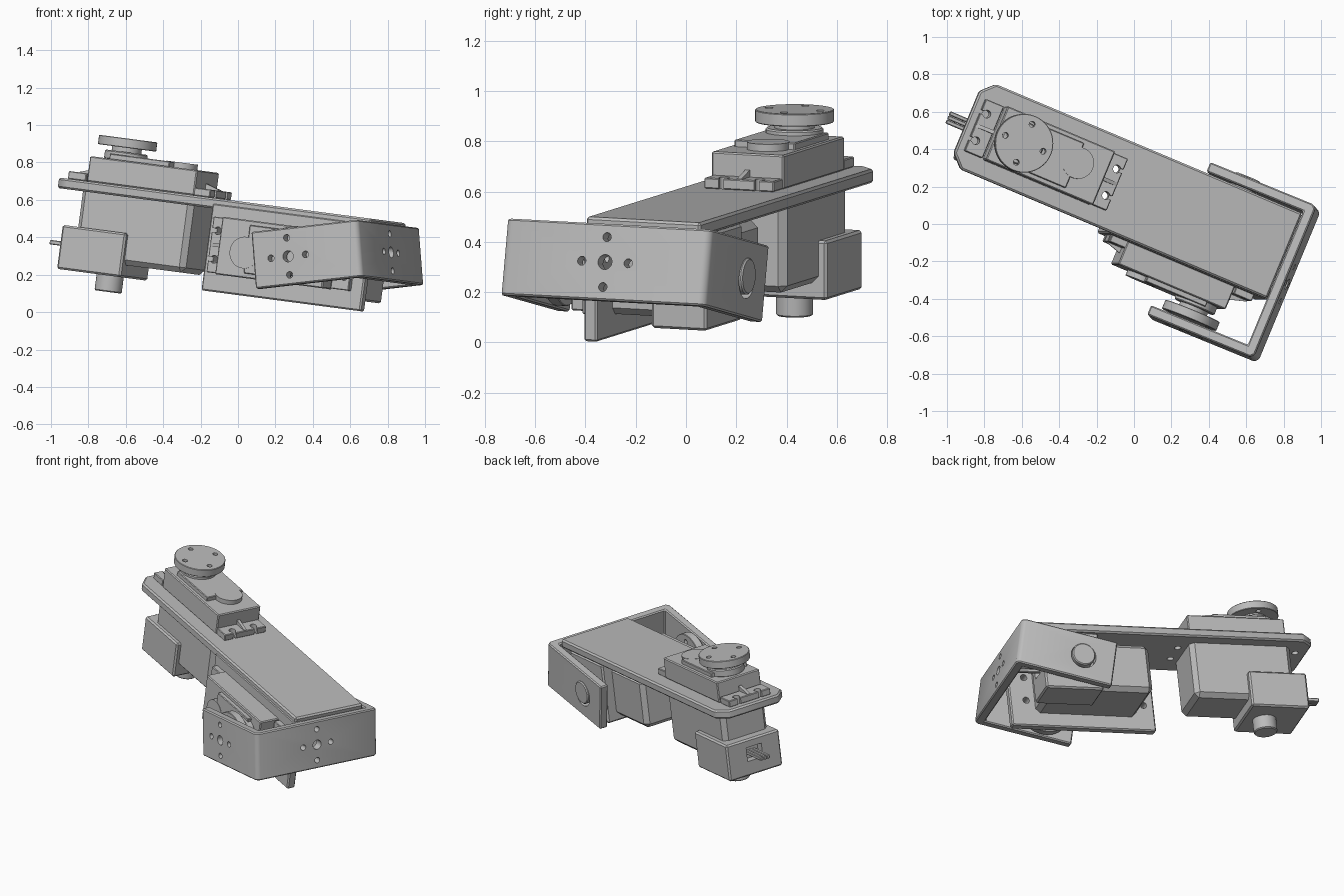
import bpy, bmesh
from math import radians, cos, sin, tau
from mathutils import Matrix, Vector

cube = bpy.data.objects.get("Cube")
if cube:
    bpy.data.objects.remove(cube)

grey = bpy.data.materials.new("mid_grey")
grey.use_nodes = True
GREY = (0.5, 0.5, 0.5, 1)
grey.diffuse_color = GREY
grey.node_tree.nodes["Principled BSDF"].inputs["Base Color"].default_value = GREY

T = Matrix.Translation
parts = []


def rot(deg, axis):
    return Matrix.Rotation(radians(deg), 4, axis)


# Frames: whole assembly, swinging bracket, both servos (x length, z horn axis)
BASE = rot(7.5, 'Y') @ rot(-22.7, 'Z')
SWING = BASE @ T((0.835, 0, 0.424)) @ rot(-13, 'Y')
TOP_SERVO = BASE @ T((-0.655, 0.127, 0.588))
FRONT_SERVO = BASE @ T((0.27, -0.12, 0.34)) @ Matrix(
    ((-1, 0, 0, 0), (0, 0, -1, 0), (0, -1, 0, 0), (0, 0, 0, 1)))


def finish(bm, name, frame, bevel=0.0):
    bmesh.ops.recalc_face_normals(bm, faces=bm.faces)
    if bevel:
        sharp = [e for e in bm.edges if e.calc_face_angle(0) > 0.6]
        bmesh.ops.bevel(bm, geom=sharp, offset=bevel, segments=1,
                        affect='EDGES', clamp_overlap=True)
    me = bpy.data.meshes.new(name)
    bm.to_mesh(me)
    bm.free()
    me.materials.append(grey)
    ob = bpy.data.objects.new(name, me)
    bpy.context.collection.objects.link(ob)
    ob.matrix_world = frame
    parts.append(ob)
    return ob


def add_box(bm, lo, hi):
    lo, hi = Vector(lo), Vector(hi)
    bmesh.ops.create_cube(bm, size=1, matrix=T((lo + hi) / 2)
                          @ Matrix.Diagonal((*(hi - lo), 1)))


def add_cyl(bm, center, r, depth, axis='Z', sides=32):
    turn = {'Z': Matrix(), 'Y': rot(90, 'X'), 'X': rot(90, 'Y')}[axis]
    bmesh.ops.create_cone(bm, cap_ends=True, segments=sides, radius1=r,
                          radius2=r, depth=depth, matrix=T(center) @ turn)


def box(name, frame, lo, hi, bevel=0.006):
    bm = bmesh.new()
    add_box(bm, lo, hi)
    return finish(bm, name, frame, bevel)


def cyl(name, frame, center, r, depth, bevel=0.0):
    bm = bmesh.new()
    add_cyl(bm, center, r, depth, sides=48)
    return finish(bm, name, frame, bevel)


def prism(name, frame, outline, depth, bevel, turn=Matrix()):
    bm = bmesh.new()
    face = bm.faces.new([bm.verts.new((x, y, 0)) for x, y in outline])
    new = bmesh.ops.extrude_face_region(bm, geom=[face])["geom"]
    bmesh.ops.translate(bm, vec=(0, 0, depth),
                        verts=[v for v in new if isinstance(v, bmesh.types.BMVert)])
    bm.transform(turn)
    return finish(bm, name, frame, bevel)


def cut(ob, frame, fill):
    """Subtract the shapes that fill() adds to a bmesh."""
    bm = bmesh.new()
    fill(bm)
    cutter = finish(bm, "cutter", frame)
    parts.remove(cutter)
    cutter.hide_render = True
    mod = ob.modifiers.new("cut", 'BOOLEAN')
    mod.operation, mod.solver, mod.object = 'DIFFERENCE', 'EXACT', cutter
    bpy.context.view_layer.update()
    bpy.context.view_layer.objects.active = ob
    bpy.ops.object.modifier_apply(modifier=mod.name)
    bpy.data.objects.remove(cutter)


def screw_holes(bm):
    for a in (-0.38, 0.38):
        for b in (-0.077, 0.077):
            add_cyl(bm, (a, b, 0), 0.021, 0.3, sides=20)


def bolt_circle(bm, center, axis, r_mid, r_bolt, ring):
    if r_mid:
        add_cyl(bm, center, r_mid, 0.2, axis, 24)
    for i in range(4):
        c, s = ring * cos(tau * i / 4), ring * sin(tau * i / 4)
        off = {'X': (0, c, s), 'Y': (c, 0, s), 'Z': (c, s, 0)}[axis]
        add_cyl(bm, Vector(center) + Vector(off), r_bolt, 0.2, axis, 16)


def servo(tag, frame):
    ax = -0.16
    # Case
    box(tag + "_servo_case", frame, (-0.325, -0.16, -0.418), (0.325, 0.16, 0.01), 0.028)
    box(tag + "_servo_upper_case", frame, (-0.302, -0.155, 0), (0.325, 0.155, 0.136))
    box(tag + "_servo_gear_cover", frame, (-0.2, -0.13, 0.13), (0.15, 0.13, 0.163), 0.004)
    cyl(tag + "_servo_gear_bulge", frame, (0.16, 0.02, 0.148), 0.085, 0.034)
    # Mounting ears with open slots and a stiffening rib
    for side, s in (("inner", 1), ("outer", -1)):
        a, b = sorted((s * 0.31, s * 0.415))
        ear = box(f"{tag}_servo_{side}_ear", frame, (a, -0.15, 0), (b, 0.15, 0.042), 0.004)
        cut(ear, frame, screw_holes)

        def slots(bm):
            for y in (-0.077, 0.077):
                p, q = sorted((s * 0.385, s * 0.45))
                add_box(bm, (p, y - 0.011, -0.1), (q, y + 0.011, 0.1))
        cut(ear, frame, slots)
        prism(f"{tag}_servo_{side}_rib", frame,
              [(s * 0.31, 0.03), (s * 0.41, 0.03), (s * 0.41, 0.045), (s * 0.31, 0.075)],
              0.02, 0, T((0, 0.01, 0)) @ rot(90, 'X'))
    # Output shaft and horn
    cyl(tag + "_shaft_collar", frame, (ax, 0, 0.157), 0.115, 0.05, 0.006)
    cyl(tag + "_shaft", frame, (ax, 0, 0.193), 0.08, 0.04)
    horn = cyl(tag + "_horn", frame, (ax, 0, 0.23), 0.157, 0.05, 0.003)
    cut(horn, frame, lambda bm: bolt_circle(bm, (ax, 0, 0.25), 'Z', 0, 0.016, 0.11))
    # Rear clip with cable window and pivot stub
    clip = box(tag + "_rear_clip", frame, (-0.395, -0.19, -0.485), (-0.022, 0.195, -0.248), 0.01)
    cut(clip, frame, lambda bm: add_box(bm, (-0.45, -0.055, -0.39), (-0.345, 0.055, -0.3)))
    cyl(tag + "_pivot_stub", frame, (ax, 0, -0.525), 0.073, 0.094, 0.006)
    for i in (-1, 0, 1):
        box(f"{tag}_cable_wire_{i + 2}", frame, (-0.52, i * 0.024 - 0.011, -0.36),
            (-0.3, i * 0.024 + 0.011, -0.336), 0.004)


# Main plate with clipped outer corners
x0, x1, y0, y1, c = -1.112, 0.745, -0.12, 0.373, 0.068
top = prism("top_plate", BASE @ T((0, 0, 0.532)),
            [(x0, y0 + c), (x0 + c, y0), (x1, y0), (x1, y1), (x0 + c, y1), (x0, y1 - c)],
            0.056, 0.01)
cut(top, TOP_SERVO, screw_holes)

# Hanging plate for the second servo
hang = box("front_plate", BASE, (-0.177, -0.125, 0.09), (0.755, -0.068, 0.56), 0.008)
cut(hang, FRONT_SERVO, screw_holes)

servo("top", TOP_SERVO)
servo("front", FRONT_SERVO)

# Swinging U bracket: clipped profile, extruded across its height
L, W, t, k = 0.617, 0.442, 0.055, 0.02
half = [(-L, W - t), (-L, W), (-k, W), (0, W - k)]
outline = ([(-t, W - t)] + half + [(x, -y) for x, y in reversed(half)] + [(-t, t - W)])
swing = prism("swing_bracket", SWING, outline, 0.306, 0.007, T((0, 0, -0.153)))
hub = -0.415
cut(swing, SWING, lambda bm: bolt_circle(bm, (hub, -W, 0), 'Y', 0.03, 0.018, 0.1))
cut(swing, SWING, lambda bm: bolt_circle(bm, (0, 0, 0), 'X', 0.03, 0.018, 0.1))
cut(swing, SWING, lambda bm: add_cyl(bm, (hub, W, 0), 0.08, 0.2, 'Y', 40))

# Smooth the round parts, keep edges crisp
bpy.ops.object.select_all(action='DESELECT')
for ob in parts:
    ob.select_set(True)
bpy.context.view_layer.objects.active = parts[0]
bpy.ops.object.shade_smooth_by_angle(angle=radians(25))
